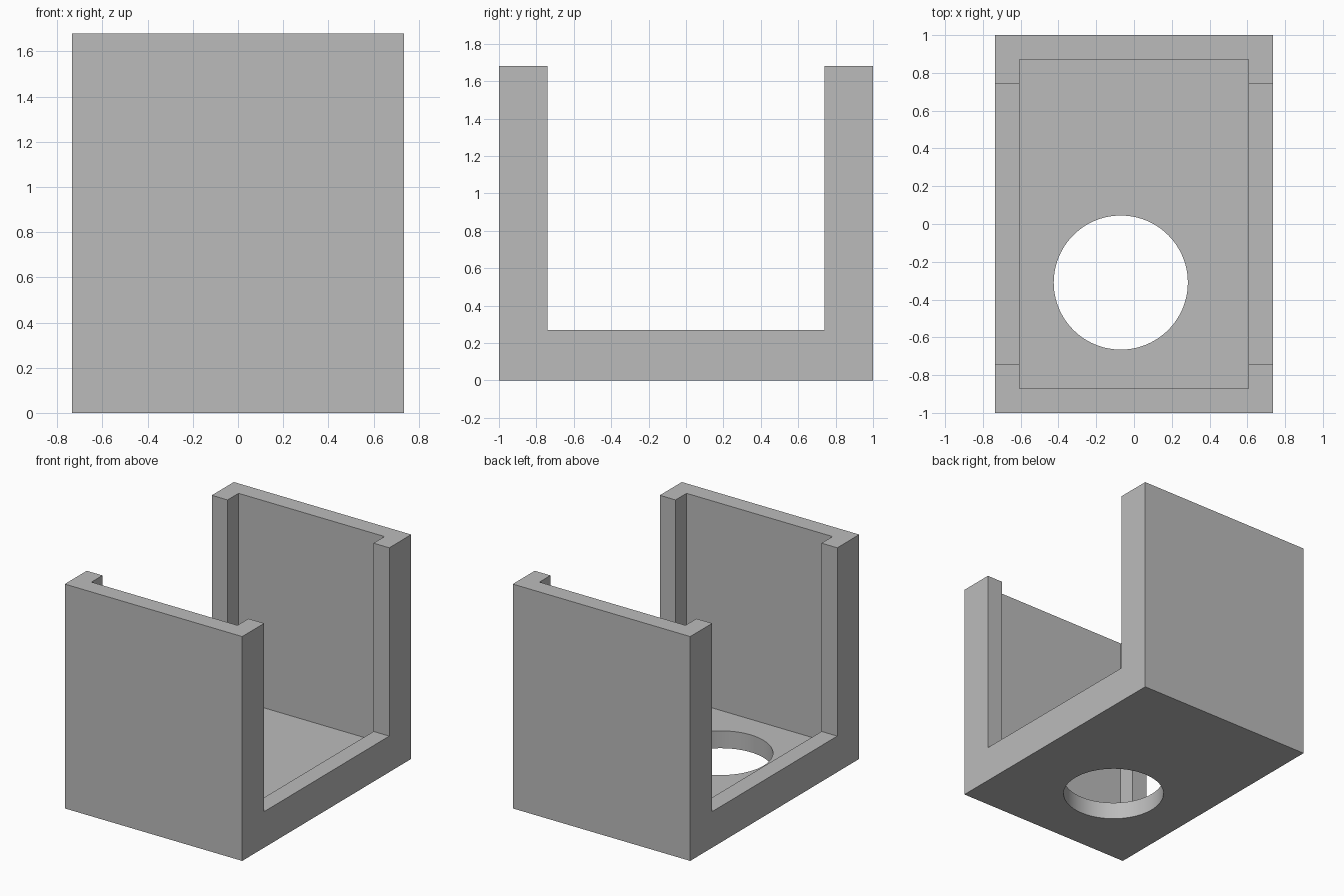
import bpy
import bmesh
import math

cube = bpy.data.objects.get("Cube")
if cube:
    bpy.data.objects.remove(cube, do_unlink=True)

# Main dimensions
HALF_W, HALF_D, HEIGHT = 0.735, 1.0, 1.68
WALL = 0.13                       # wall and floor thickness
LIP_Z, OPEN_Y = 0.27, 0.74        # side opening
HOLE_X, HOLE_Y, HOLE_R = -0.07, -0.31, 0.355

grey = bpy.data.materials.new("plain_grey")
grey.use_nodes = True
colour = (0.5, 0.5, 0.5, 1)
grey.diffuse_color = colour
grey.node_tree.nodes["Principled BSDF"].inputs["Base Color"].default_value = colour


def finish(name, bm):
    bmesh.ops.recalc_face_normals(bm, faces=bm.faces)
    mesh = bpy.data.meshes.new(name)
    bm.to_mesh(mesh)
    bm.free()
    mesh.materials.append(grey)
    obj = bpy.data.objects.new(name, mesh)
    bpy.context.collection.objects.link(obj)
    return obj


def extrude(name, points, offset):
    """Close a planar outline and extrude it along the offset."""
    bm = bmesh.new()
    face = bm.faces.new([bm.verts.new(p) for p in points])
    ext = bmesh.ops.extrude_face_region(bm, geom=[face])
    verts = [g for g in ext["geom"] if isinstance(g, bmesh.types.BMVert)]
    bmesh.ops.translate(bm, verts=verts, vec=offset)
    return finish(name, bm)


# U-shaped body, seen from the side and extruded across the width
half = [(HALF_D, 0), (HALF_D, HEIGHT), (OPEN_Y, HEIGHT), (OPEN_Y, LIP_Z)]
side = half + [(-y, z) for y, z in reversed(half)]
holder = extrude("open_sided_holder", [(-HALF_W, y, z) for y, z in side],
                 (2 * HALF_W, 0, 0))

# Inner pocket, leaving corner returns and low side lips
px, py = HALF_W - WALL, HALF_D - WALL
pocket = extrude("pocket_cutter",
                 [(-px, -py, WALL), (px, -py, WALL), (px, py, WALL), (-px, py, WALL)],
                 (0, 0, HEIGHT))

# Round hole through the floor
circle = [math.tau * i / 96 for i in range(96)]
hole = extrude("hole_cutter",
               [(HOLE_X + HOLE_R * math.cos(a), HOLE_Y + HOLE_R * math.sin(a), -0.1)
                for a in circle], (0, 0, 0.3))

# Cut, then discard the cutters
bpy.ops.object.select_all(action="DESELECT")
holder.select_set(True)
bpy.context.view_layer.objects.active = holder
for cutter in (pocket, hole):
    cutter.hide_render = True
    mod = holder.modifiers.new(cutter.name, "BOOLEAN")
    mod.operation = "DIFFERENCE"
    mod.solver = "EXACT"
    mod.object = cutter
    bpy.ops.object.modifier_apply(modifier=mod.name)
    bpy.data.objects.remove(cutter, do_unlink=True)

bpy.ops.object.shade_smooth_by_angle(angle=math.radians(30))
